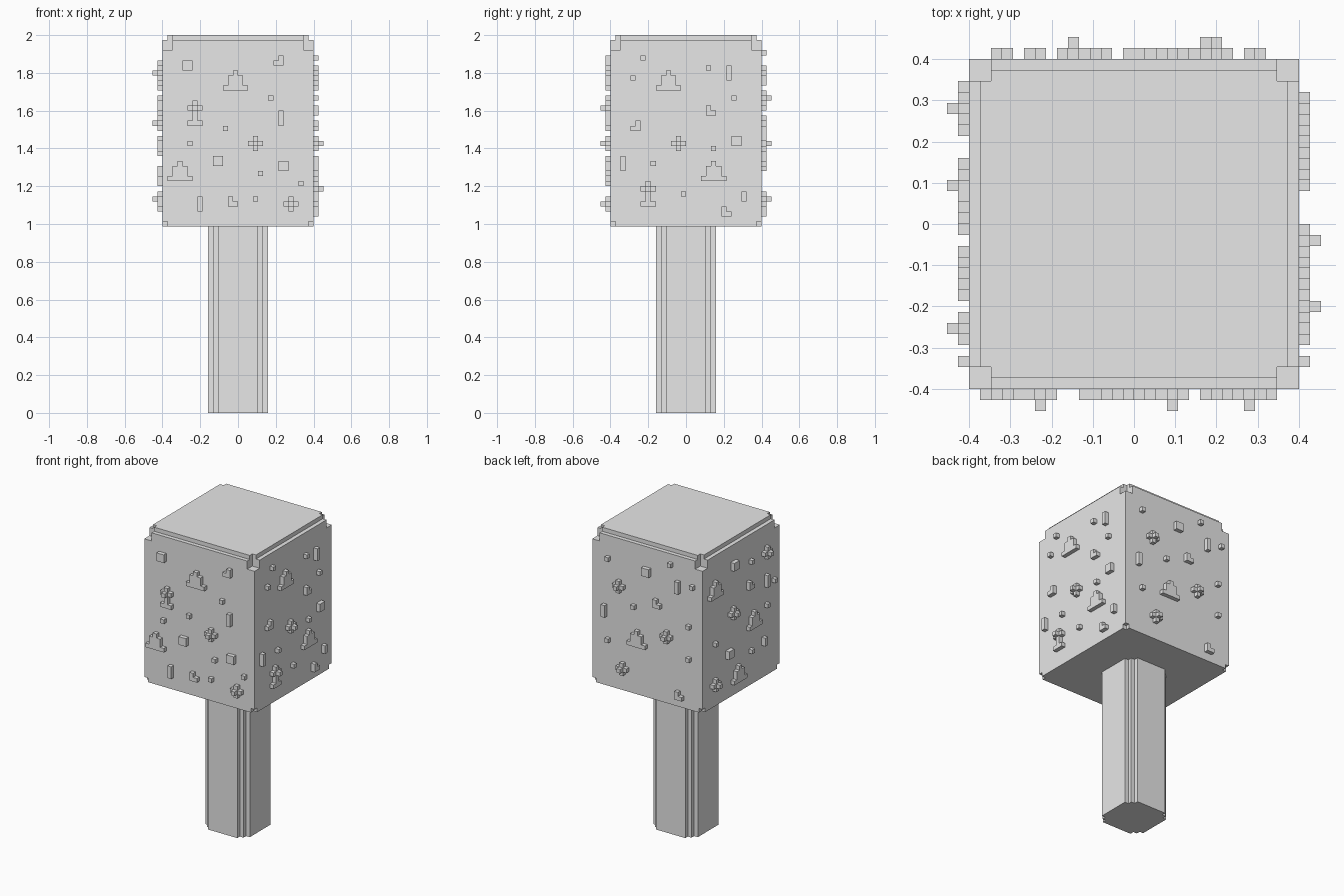
import bpy
import bmesh
from mathutils import Matrix, Vector
from math import radians

start_cube = bpy.data.objects.get("Cube")
if start_cube:
    bpy.data.objects.remove(start_cube, do_unlink=True)

UNIT = 2 / 75      # edge of one block
BASE, TOP = 37, 75  # crown limits, in blocks
HALF = 15          # half width of the crown

grey = bpy.data.materials.new("plain_grey")
grey.use_nodes = True
grey.diffuse_color = (0.8, 0.8, 0.8, 1)
grey.node_tree.nodes["Principled BSDF"].inputs["Base Color"].default_value = grey.diffuse_color


def finish(name, bm):
    bmesh.ops.scale(bm, vec=Vector((UNIT, UNIT, UNIT)), verts=bm.verts)
    bmesh.ops.recalc_face_normals(bm, faces=bm.faces)
    mesh = bpy.data.meshes.new(name)
    bm.to_mesh(mesh)
    bm.free()
    mesh.materials.append(grey)
    obj = bpy.data.objects.new(name, mesh)
    bpy.context.collection.objects.link(obj)
    return obj


def prism(bm, corner, low, high):
    """Extrude a plan made of one corner turned four times."""
    points = []
    turned = corner
    for side in range(4):
        points += turned
        turned = [(-y, x) for x, y in turned]
    base = bm.faces.new([bm.verts.new((x, y, low)) for x, y in points])
    up = bmesh.ops.extrude_face_region(bm, geom=[base], use_keep_orig=True)
    moved = [v for v in up["geom"] if isinstance(v, bmesh.types.BMVert)]
    bmesh.ops.translate(bm, vec=(0, 0, high - low), verts=moved)


def notched(half, inner):
    return [(half, inner), (inner, inner), (inner, half)]


# Trunk with stepped corners
bm = bmesh.new()
prism(bm, [(6, 4), (5, 4), (5, 5), (4, 5), (4, 6)], 0, BASE)
finish("trunk", bm)

# Crown: notched bottom corners, plain body, notched and inset top
bm = bmesh.new()
prism(bm, notched(HALF, HALF - 1), BASE, BASE + 1)
prism(bm, [(HALF, HALF)], BASE + 1, TOP - 3)
prism(bm, notched(HALF, HALF - 2), TOP - 3, TOP - 1)
prism(bm, notched(HALF - 1, HALF - 2), TOP - 1, TOP)
finish("crown", bm)

# Leaf patterns: each digit is how far that block stands out
PATTERNS = {
    "dot": ["1"],
    "pair": ["1", "1"],
    "bar": ["1", "1", "1"],
    "square": ["11", "11"],
    "hook": ["1 ", "11"],
    "hook_back": [" 1", "11"],
    "plus": [" 1 ", "121", " 1 "],
    "stalk": [" 1 ", "121", " 1 ", " 1 ", "111"],
    "mound": ["  1  ", " 111 ", " 111 ", "11111"],
}

# Top left block of every pattern: column from the left, row from the top
front = {
    "dot": [(21, 12), (12, 18), (5, 21), (19, 27), (27, 29), (18, 32)],
    "bar": [(23, 15), (7, 32)],
    "square": [(4, 5), (10, 24), (23, 25)],
    "hook": [(13, 32)],
    "hook_back": [(22, 4)],
    "plus": [(17, 20), (24, 32)],
    "stalk": [(5, 13)],
    "mound": [(12, 7), (1, 25)],
}
right = {
    "dot": [(6, 4), (4, 8), (19, 6), (24, 12), (20, 22), (8, 25), (14, 31)],
    "pair": [(26, 31)],
    "bar": [(23, 6), (2, 24)],
    "square": [(24, 20)],
    "hook": [(19, 14), (22, 34)],
    "hook_back": [(4, 17)],
    "plus": [(12, 20)],
    "stalk": [(6, 29)],
    "mound": [(9, 7), (18, 25)],
}
back = {
    "dot": [(4, 6), (21, 3), (27, 7), (11, 16), (26, 17), (4, 26), (26, 25)],
    "bar": [(23, 7), (3, 18)],
    "square": [(14, 6)],
    "hook": [(17, 13), (23, 34)],
    "plus": [(6, 11), (19, 20), (7, 31)],
    "mound": [(10, 22)],
}
left = {
    "dot": [(18, 7), (4, 22), (18, 29), (24, 20), (27, 15)],
    "pair": [(23, 28)],
    "bar": [(24, 13)],
    "square": [(11, 5), (9, 26)],
    "hook": [(17, 12)],
    "plus": [(23, 6), (10, 16), (3, 31)],
    "mound": [(2, 7), (17, 20), (11, 31)],
}


def block(bm, col, row, depth, turn):
    sink = 0.2
    size = Matrix.Diagonal((1, depth + sink, 1, 1))
    place = Matrix.Translation((col + 0.5 - HALF, -HALF - (depth - sink) / 2, TOP - row - 0.5))
    bmesh.ops.create_cube(bm, size=1, matrix=turn @ place @ size)


# Raised leaf blocks on the four sides
sides = {"front": front, "right": right, "back": back, "left": left}
for index, (side, layout) in enumerate(sides.items()):
    bm = bmesh.new()
    turn = Matrix.Rotation(radians(90 * index), 4, "Z")
    for kind, spots in layout.items():
        for col, row in spots:
            for down, line in enumerate(PATTERNS[kind]):
                for across, mark in enumerate(line):
                    if mark != " ":
                        block(bm, col + across, row + down, int(mark), turn)
    finish(side + "_leaves", bm)
